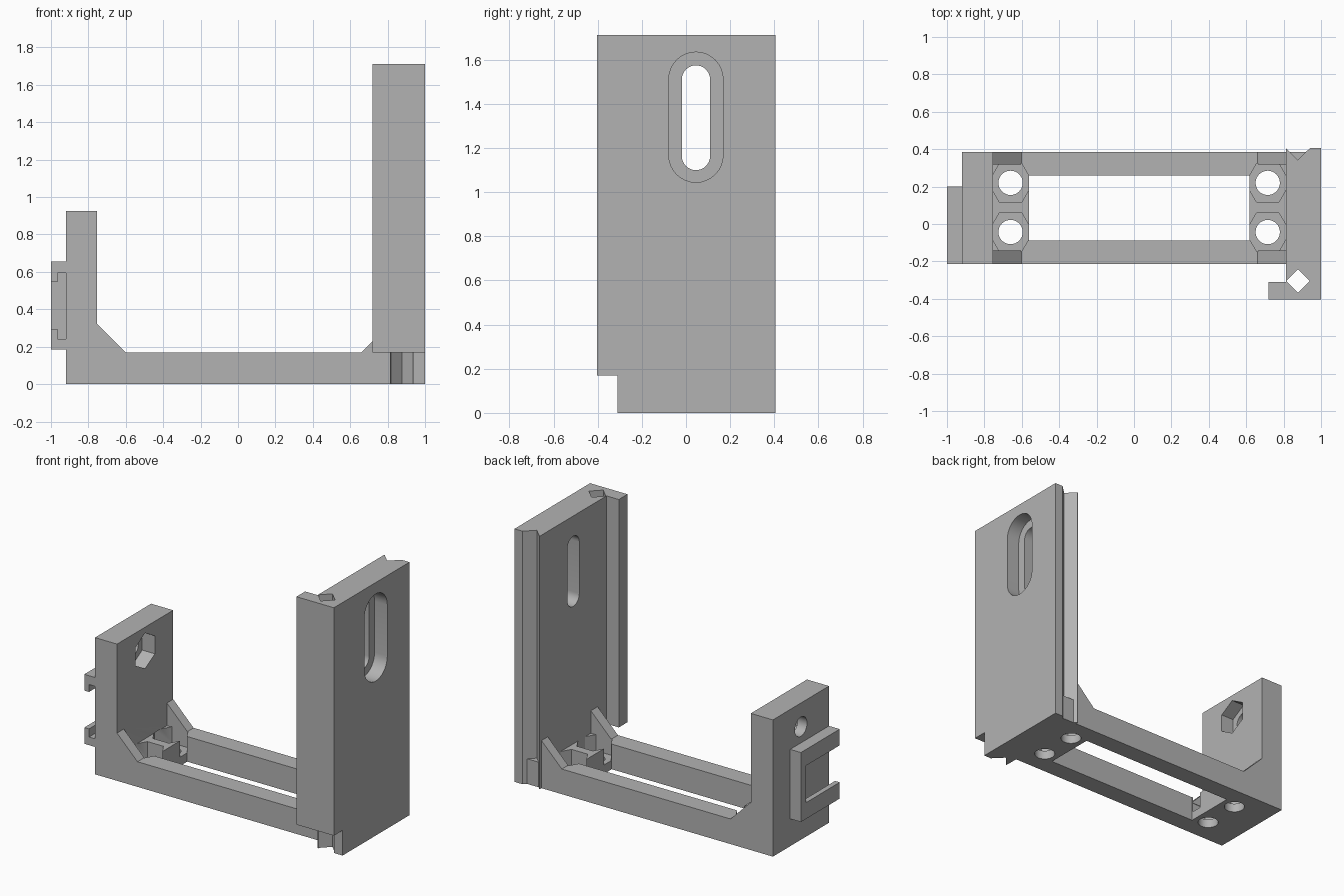
import bpy, bmesh, math
from mathutils import Vector

if "Cube" in bpy.data.objects:
    bpy.data.objects.remove(bpy.data.objects["Cube"])

grey = bpy.data.materials.new("grey plastic")
grey.diffuse_color = (0.45, 0.45, 0.45, 1)
grey.use_nodes = True
grey.node_tree.nodes["Principled BSDF"].inputs["Base Color"].default_value = grey.diffuse_color


def prism(name, pts, axis, lo, hi):
    """Extrude a 2D outline along an axis; pts are (y,z), (x,z) or (x,y)."""
    place = {'x': lambda p, d: (d, p[0], p[1]),
             'y': lambda p, d: (p[0], d, p[1]),
             'z': lambda p, d: (p[0], p[1], d)}[axis]
    bm = bmesh.new()
    face = bm.faces.new([bm.verts.new(place(p, lo)) for p in pts])
    ext = bmesh.ops.extrude_face_region(bm, geom=[face])
    step = Vector(place((0, 0), hi - lo))
    bmesh.ops.translate(bm, vec=step, verts=[v for v in ext['geom'] if isinstance(v, bmesh.types.BMVert)])
    bmesh.ops.recalc_face_normals(bm, faces=bm.faces)
    me = bpy.data.meshes.new(name)
    bm.to_mesh(me)
    bm.free()
    me.materials.append(grey)
    ob = bpy.data.objects.new(name, me)
    bpy.context.collection.objects.link(ob)
    return ob


def rect(a0, a1, b0, b1):
    return [(a0, b0), (a1, b0), (a1, b1), (a0, b1)]


def ngon(ca, cb, r, n, turn=0.0):
    return [(ca + r * math.cos(turn + 2 * math.pi * i / n),
             cb + r * math.sin(turn + 2 * math.pi * i / n)) for i in range(n)]


def slot(cy, z0, z1, r, n=16):
    """Upright rounded slot outline."""
    top = [(cy + r * math.cos(math.pi * i / n), z1 - r + r * math.sin(math.pi * i / n)) for i in range(n + 1)]
    low = [(cy - r * math.cos(math.pi * i / n), z0 + r - r * math.sin(math.pi * i / n)) for i in range(n + 1)]
    return top + low


def cut(ob, pts, axis, lo, hi):
    """Subtract a prism and discard the cutter."""
    c = prism("cutter", pts, axis, lo, hi)
    c.hide_render = True
    m = ob.modifiers.new("cut", 'BOOLEAN')
    m.operation, m.solver, m.object = 'DIFFERENCE', 'EXACT', c
    bpy.context.view_layer.objects.active = ob
    bpy.ops.object.modifier_apply(modifier=m.name)
    bpy.data.objects.remove(c)


# Frame: base, low post and corner gussets from one side profile
frame = prism("frame", [(-0.92, 0), (0.812, 0), (0.812, 0.322), (0.66, 0.17), (-0.602, 0.17),
                        (-0.755, 0.323), (-0.755, 0.925), (-0.92, 0.925)], 'y', -0.215, 0.385)
cut(frame, rect(-0.755, 0.9, -0.143, 0.318), 'z', 0.17, 0.6)     # clear space between gussets
cut(frame, rect(-0.562, 0.617, -0.087, 0.26), 'z', -0.1, 0.4)    # floor window
for x in (-0.66, 0.715):
    for y in (-0.043, 0.22):
        cut(frame, ngon(x, y, 0.119, 6), 'z', 0.06, 0.172)       # nut pocket
        cut(frame, ngon(x, y, 0.065, 32), 'z', -0.1, 0.1)        # screw hole
cut(frame, ngon(0.085, 0.765, 0.121, 6, math.pi / 2), 'x', -0.85, -0.7)
cut(frame, ngon(0.085, 0.765, 0.065, 32), 'x', -1.1, -0.8)

# Tall plate with side flange and rear V groove
plate = prism("tall_plate", [(0.72, -0.403), (1, -0.403), (1, 0.405), (0.94, 0.405), (0.876, 0.343),
                             (0.814, 0.405), (0.812, 0.405), (0.812, -0.31), (0.72, -0.31)], 'z', 0, 1.712)
cut(plate, rect(0.6, 1.1, -0.5, -0.31), 'z', -0.1, 0.17)         # lower corner step
cut(plate, ngon(0.877, -0.305, 0.063, 4), 'z', -0.1, 1.9)        # diamond channel
cut(plate, slot(0.045, 1.045, 1.635, 0.123), 'x', 0.905, 1.1)    # wide outer slot
cut(plate, slot(0.045, 1.10, 1.575, 0.064), 'x', 0.7, 1.1)       # through slot

# Base block filling the foot of the V groove
prism("groove_foot", [(0.876, 0.343), (0.919, 0.385), (0.834, 0.385)], 'z', 0, 0.17)

# Sliding clip with T-slot on the outer face of the low post
clip = prism("side_clip", rect(-1, -0.92, 0.185, 0.655), 'y', -0.215, 0.2)
cut(clip, [(-1.1, 0.295), (-0.965, 0.295), (-0.965, 0.24), (-0.9, 0.24), (-0.9, 0.595),
           (-0.965, 0.595), (-0.965, 0.545), (-1.1, 0.545)], 'y', -0.4, 0.147)

# Smooth the round holes, keep corners sharp
for ob in (frame, plate):
    bpy.ops.object.select_all(action='DESELECT')
    ob.select_set(True)
    bpy.context.view_layer.objects.active = ob
    bpy.ops.object.shade_smooth_by_angle(angle=math.radians(30))
